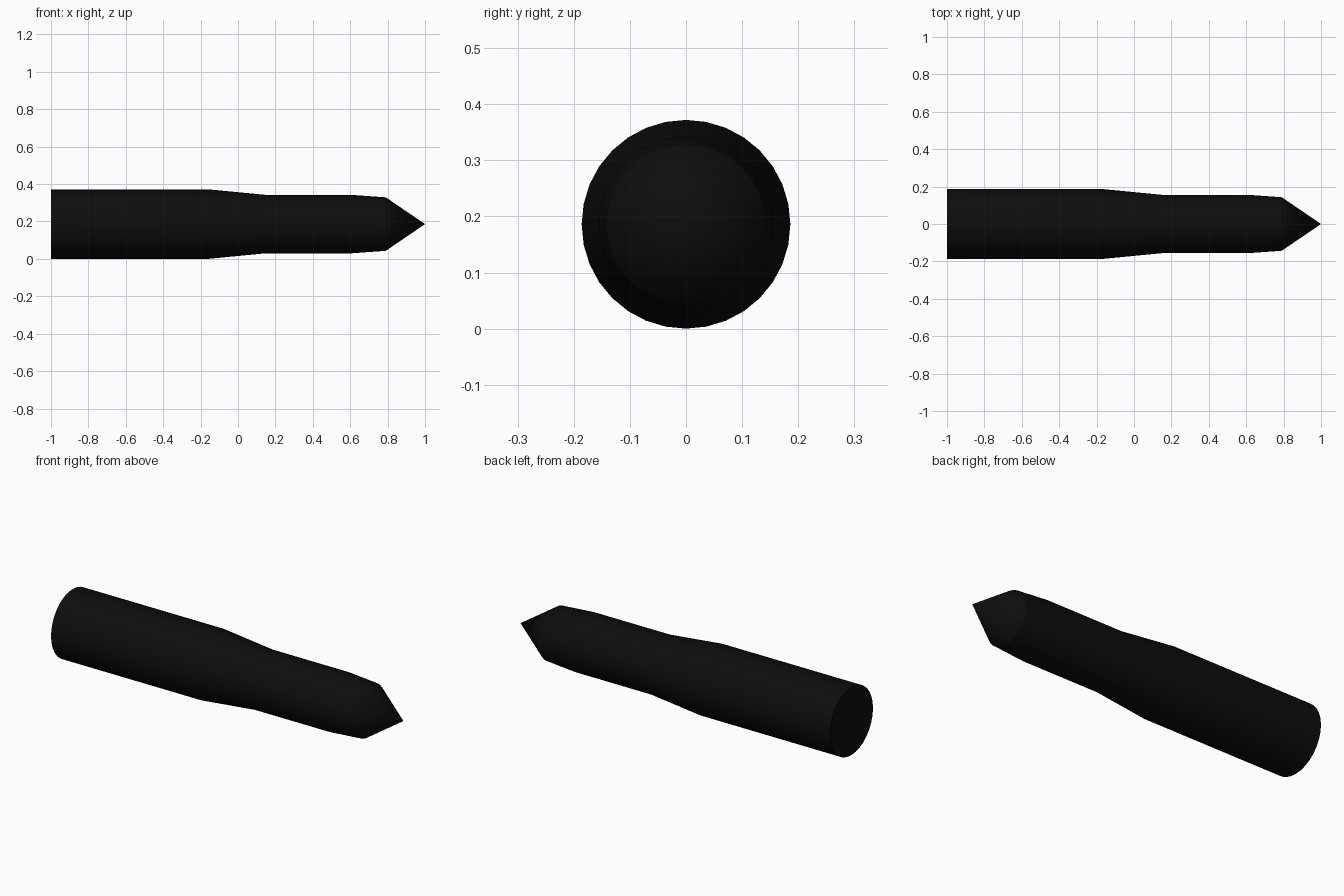
import bpy, bmesh, math

if "Cube" in bpy.data.objects:
    bpy.data.objects.remove(bpy.data.objects["Cube"])

SIDES = 32
R = 0.186
# (x, radius) along the body, from the flat base to the shoulder of the tip
PROFILE = [(-1.0, R), (-0.16, R), (0.15, 0.156), (0.61, 0.156), (0.79, 0.143)]
TIP_X = 1.0

bm = bmesh.new()

# Rings of the turned body
rings = []
for x, r in PROFILE:
    ring = []
    for i in range(SIDES):
        a = 2 * math.pi * i / SIDES
        ring.append(bm.verts.new((x, r * math.cos(a), R + r * math.sin(a))))
    rings.append(ring)

# Side walls
for a, b in zip(rings, rings[1:]):
    for i in range(SIDES):
        j = (i + 1) % SIDES
        bm.faces.new((a[i], a[j], b[j], b[i]))

# Pointed tip and flat base
tip = bm.verts.new((TIP_X, 0, R))
for i in range(SIDES):
    bm.faces.new((rings[-1][i], rings[-1][(i + 1) % SIDES], tip))
bm.faces.new(rings[0])
bmesh.ops.recalc_face_normals(bm, faces=bm.faces)

mesh = bpy.data.meshes.new("pointed_shaft")
bm.to_mesh(mesh)
bm.free()
shaft = bpy.data.objects.new("pointed_shaft", mesh)
bpy.context.collection.objects.link(shaft)

# Near-black finish
black = bpy.data.materials.new("black")
black.diffuse_color = (0.004, 0.004, 0.004, 1)
black.use_nodes = True
black.node_tree.nodes["Principled BSDF"].inputs["Base Color"].default_value = black.diffuse_color
mesh.materials.append(black)

# Smooth round sides, sharp base and shoulder
bpy.context.view_layer.objects.active = shaft
shaft.select_set(True)
bpy.ops.object.shade_smooth_by_angle(angle=math.radians(30))
